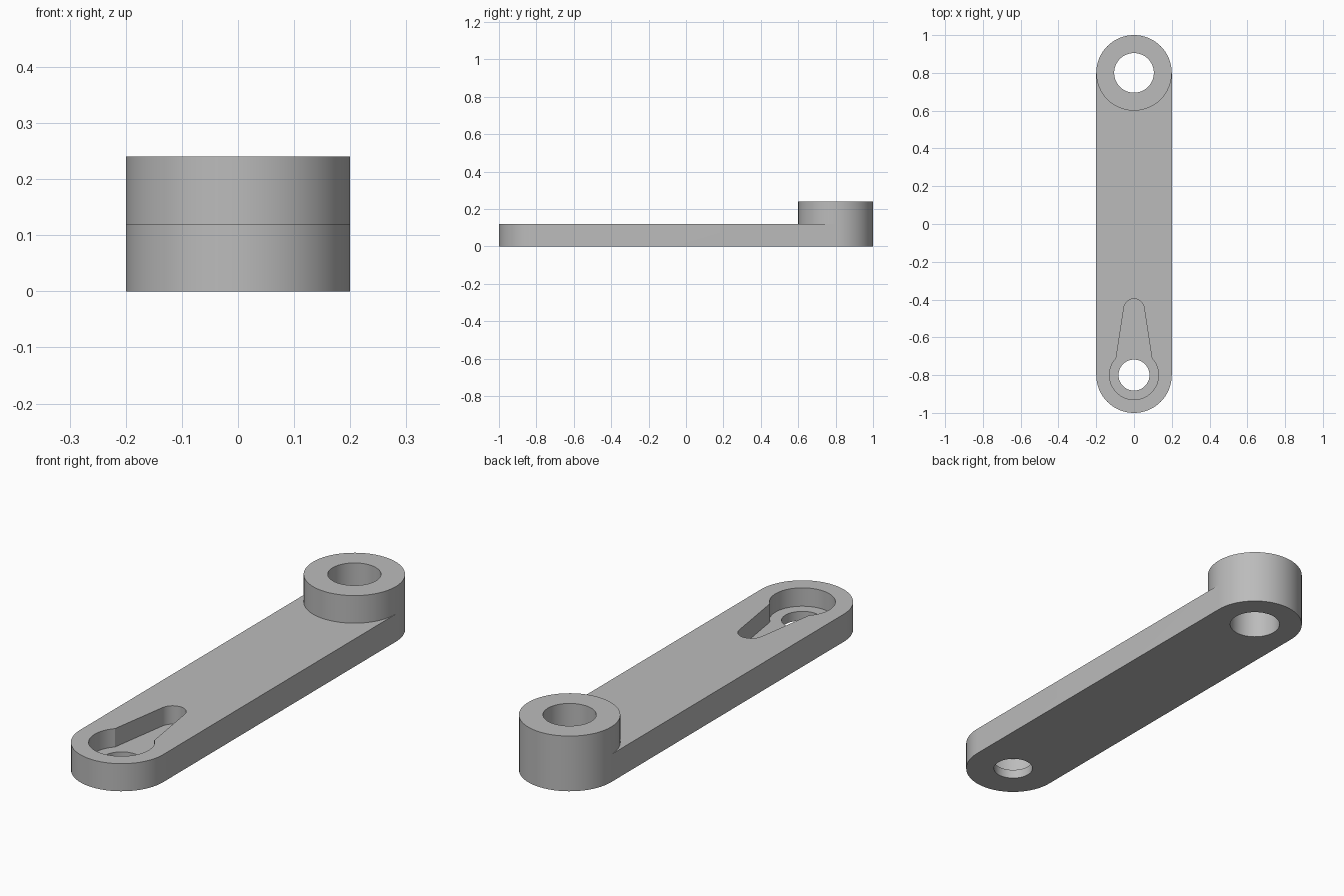
import bpy, bmesh
from math import cos, sin, radians

if "Cube" in bpy.data.objects:
    bpy.data.objects.remove(bpy.data.objects["Cube"], do_unlink=True)

END = 0.8        # distance of both end centres from the middle
RADIUS = 0.2
THICK = 0.12

grey = bpy.data.materials.new("plain grey")
grey.use_nodes = True
grey.diffuse_color = (0.5, 0.5, 0.5, 1)
grey.node_tree.nodes["Principled BSDF"].inputs["Base Color"].default_value = (0.5, 0.5, 0.5, 1)


def arc(cy, r, start, stop, steps):
    """Points on an arc centred on the long axis, ends included."""
    angles = [radians(start + (stop - start) * i / steps) for i in range(steps + 1)]
    return [(r * cos(a), cy + r * sin(a)) for a in angles]


def circle(cy, r):
    return arc(cy, r, 0, 360, 64)[:-1]


def prism(name, outline, bottom, top):
    """Extrude a closed outline straight up."""
    bm = bmesh.new()
    face = bm.faces.new([bm.verts.new((x, y, bottom)) for x, y in outline])
    grown = bmesh.ops.extrude_face_region(bm, geom=[face])["geom"]
    verts = [v for v in grown if isinstance(v, bmesh.types.BMVert)]
    bmesh.ops.translate(bm, verts=verts, vec=(0, 0, top - bottom))
    bmesh.ops.recalc_face_normals(bm, faces=bm.faces)
    mesh = bpy.data.meshes.new(name)
    bm.to_mesh(mesh)
    bm.free()
    mesh.materials.append(grey)
    obj = bpy.data.objects.new(name, mesh)
    bpy.context.collection.objects.link(obj)
    return obj


def combine(target, tool, operation):
    """Apply a boolean and discard the tool."""
    mod = target.modifiers.new("boolean", 'BOOLEAN')
    mod.operation = operation
    mod.solver = 'EXACT'
    mod.object = tool
    bpy.ops.object.select_all(action='DESELECT')
    bpy.context.view_layer.objects.active = target
    target.select_set(True)
    bpy.ops.object.modifier_apply(modifier=mod.name)
    bpy.data.objects.remove(tool, do_unlink=True)


# Flat arm with round ends, and the raised boss at the back
arm = prism("lever_arm", arc(END, RADIUS, 0, 180, 32) + arc(-END, RADIUS, 180, 360, 32), 0, THICK)
boss = prism("boss", circle(END, RADIUS), THICK, 2 * THICK)
combine(arm, boss, 'UNION')

# Keyhole-shaped pocket: round seat with a tapering neck and round tip
keyhole = arc(-END, 0.13, 136.6, 403.4, 48) + arc(-0.45, 0.054, 9, 171, 24)
combine(arm, prism("pocket_cutter", keyhole, 0.04, 0.3), 'DIFFERENCE')

# Through holes at both ends
for y, r in ((END, 0.105), (-END, 0.082)):
    combine(arm, prism("hole_cutter", circle(y, r), -0.1, 0.4), 'DIFFERENCE')

bpy.ops.object.shade_smooth_by_angle(angle=radians(30))
